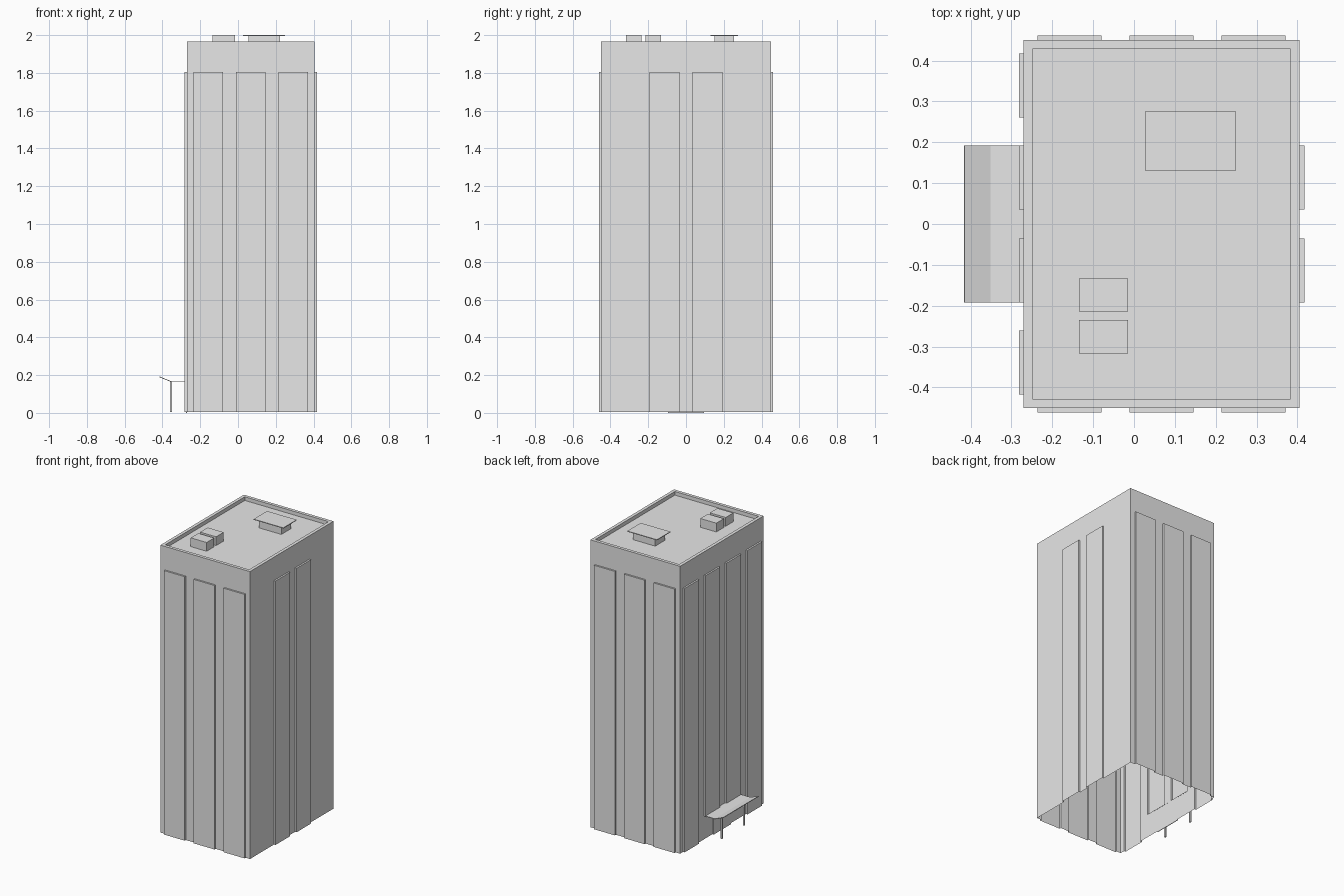
import bpy, bmesh
from mathutils import Vector

cube = bpy.data.objects.get("Cube")
if cube:
    bpy.data.objects.remove(cube, do_unlink=True)

grey = bpy.data.materials.new("light_grey")
grey.use_nodes = True
grey.diffuse_color = (0.8, 0.8, 0.8, 1)
grey.node_tree.nodes["Principled BSDF"].inputs["Base Color"].default_value = (0.8, 0.8, 0.8, 1)

CX, HX, HY = 0.0675, 0.338, 0.45      # tower centre and half sizes
BASE, TOP, ROOF = 0.005, 1.965, 1.94
PANEL_TOP, BUMP, PANEL_HALF = 1.805, 0.0115, 0.0785
CANOPY_Z, RIM = 0.165, 0.022


def finish(bm, name):
    bmesh.ops.remove_doubles(bm, verts=bm.verts, dist=0.0002)
    bmesh.ops.recalc_face_normals(bm, faces=bm.faces)
    mesh = bpy.data.meshes.new(name)
    bm.to_mesh(mesh)
    bm.free()
    mesh.materials.append(grey)
    obj = bpy.data.objects.new(name, mesh)
    bpy.context.collection.objects.link(obj)
    return obj


def box(name, x, y, z):
    bm = bmesh.new()
    bmesh.ops.create_cube(bm, size=1)
    for v in bm.verts:
        v.co = [sum(r) / 2 + c * (r[1] - r[0]) for r, c in zip((x, y, z), v.co)]
    return finish(bm, name)


def quad(bm, *points):
    bm.faces.new([bm.verts.new(p) for p in points])


def wall(bm, normal, depth, half, panels):
    """One wall with raised hollow panels, each given as (centre, bottom)."""
    n = Vector(normal)
    along = Vector((-n.y, n.x, 0))

    def p(u, z, out=0):
        return Vector((CX, 0, z)) + along * u + n * (depth + out)

    def patch(u0, u1, z0, z1, out=0):
        if z1 - z0 > 0.001:
            quad(bm, p(u0, z0, out), p(u1, z0, out), p(u1, z1, out), p(u0, z1, out))

    edge = -half
    for centre, bottom in sorted(panels):
        a, b = centre - PANEL_HALF, centre + PANEL_HALF
        patch(edge, a, BASE, PANEL_TOP)
        patch(a, b, BASE, bottom)
        patch(a, b, bottom, PANEL_TOP, BUMP)
        for u in (a, b):
            quad(bm, p(u, bottom), p(u, bottom, BUMP), p(u, PANEL_TOP, BUMP), p(u, PANEL_TOP))
        for z in (PANEL_TOP, bottom):
            if z > BASE:
                quad(bm, p(a, z), p(b, z), p(b, z, BUMP), p(a, z, BUMP))
        edge = b
    patch(edge, half, BASE, PANEL_TOP)
    patch(-half, half, PANEL_TOP, TOP)


# Hollow tower: four panelled walls, open underneath
bm = bmesh.new()
thirds = [(u, BASE) for u in (-0.225, 0, 0.225)]
wall(bm, (0, -1, 0), HY, HX, thirds)
wall(bm, (0, 1, 0), HY, HX, thirds)
wall(bm, (1, 0, 0), HX, HY, [(s * 0.1135, BASE) for s in (-1, 1)])
wall(bm, (-1, 0, 0), HX, HY,
     [(s * 0.1135, CANOPY_Z) for s in (-1, 1)] + [(s * 0.339, BASE) for s in (-1, 1)])
finish(bm, "tower_walls")


# Parapet rim and sunken roof deck
def loop(inset, z):
    return [Vector((CX + sx * (HX - inset), sy * (HY - inset), z))
            for sx, sy in ((-1, -1), (1, -1), (1, 1), (-1, 1))]


bm = bmesh.new()
outer, inner, deck = loop(0, TOP), loop(RIM, TOP), loop(RIM, ROOF)
for i in range(4):
    j = (i + 1) % 4
    quad(bm, outer[i], outer[j], inner[j], inner[i])
    quad(bm, inner[i], inner[j], deck[j], deck[i])
quad(bm, *deck)
roof = finish(bm, "roof_and_parapet")
# Keep the open roof shell facing up
if roof.data.polygons[-1].normal.z < 0:
    roof.data.flip_normals()

# Rooftop equipment
for i, y in enumerate((-0.174, -0.276)):
    box(f"roof_unit_{i + 1}", (-0.135, -0.015), (y - 0.0405, y + 0.0405), (ROOF, 2))
box("vent_base", (0.055, 0.222), (0.15, 0.253), (ROOF, 1.996))
box("vent_cover", (0.027, 0.25), (0.131, 0.275), (1.995, 2))

# Entrance canopy with an upturned outer edge
bm = bmesh.new()
profile = [(-0.27, CANOPY_Z), (-0.352, CANOPY_Z), (-0.416, 0.191)]
for (x0, z0), (x1, z1) in zip(profile, profile[1:]):
    quad(bm, (x0, -0.192, z0), (x1, -0.192, z1), (x1, 0.192, z1), (x0, 0.192, z0))
canopy = finish(bm, "entrance_canopy")
solid = canopy.modifiers.new("thickness", 'SOLIDIFY')
solid.thickness = 0.004
solid.offset = 0

# Canopy posts and entrance door
for side, y in (("right", -0.12), ("left", 0.12)):
    box(f"canopy_post_{side}", (-0.359, -0.349), (y - 0.005, y + 0.005), (BASE, CANOPY_Z))
box("entrance_door", (-0.274, -0.27), (-0.095, 0.095), (0, 0.15))
